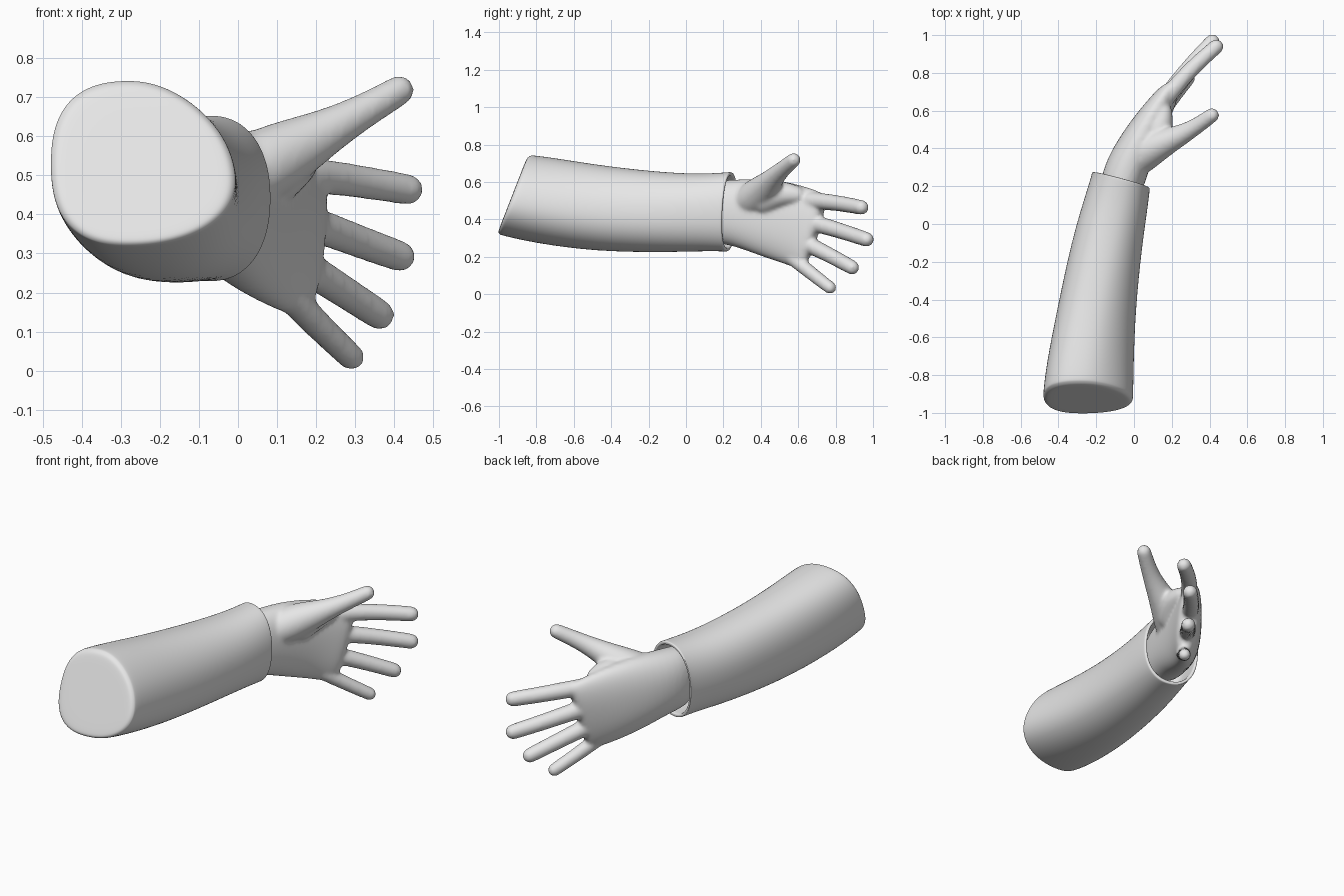
import bpy
import bmesh
from math import sin, cos, pi, copysign
from mathutils import Vector

cube = bpy.data.objects.get("Cube")
if cube:
    bpy.data.objects.remove(cube, do_unlink=True)

grey = bpy.data.materials.new("plain_grey")
grey.use_nodes = True
grey.diffuse_color = (0.8, 0.8, 0.8, 1)
grey.node_tree.nodes["Principled BSDF"].inputs["Base Color"].default_value = (0.8, 0.8, 0.8, 1)


def loft(bm, rings):
    """Skin a list of point rings and close both ends."""
    loops = [[bm.verts.new(p) for p in ring] for ring in rings]
    n = len(loops[0])
    for a, b in zip(loops, loops[1:]):
        for i in range(n):
            j = (i + 1) % n
            bm.faces.new((a[i], a[j], b[j], b[i]))
    bm.faces.new(loops[0][::-1])
    bm.faces.new(loops[-1])


def oval(centre, u, v, n=16, power=1.0):
    pts = []
    for i in range(n):
        c, s = cos(2 * pi * i / n), sin(2 * pi * i / n)
        c, s = copysign(abs(c) ** power, c), copysign(abs(s) ** power, s)
        pts.append(Vector(centre) + u * c + v * s)
    return pts


def tube(bm, path, radii):
    """Round limb along a path, with a domed tip."""
    pts = [Vector(p) for p in path]
    rings = []
    for i, (p, r) in enumerate(zip(pts, radii)):
        d = (pts[min(i + 1, len(pts) - 1)] - pts[max(i - 1, 0)]).normalized()
        u = d.cross(Vector((0, 0, 1))).normalized()
        v = u.cross(d)
        rings.append(oval(p, u * r, v * r))
    for a in (0.35, 0.7, 1.05, 1.35):
        rings.append(oval(p + d * r * sin(a), u * r * cos(a), v * r * cos(a)))
    loft(bm, rings)


def finish(bm, name):
    bmesh.ops.recalc_face_normals(bm, faces=bm.faces)
    for f in bm.faces:
        f.smooth = True
    mesh = bpy.data.meshes.new(name)
    bm.to_mesh(mesh)
    bm.free()
    mesh.materials.append(grey)
    obj = bpy.data.objects.new(name, mesh)
    bpy.context.collection.objects.link(obj)
    sub = obj.modifiers.new("Subdivide", "SUBSURF")
    sub.levels = sub.render_levels = 2
    return obj


# Sleeve: x, y, z, half width, half height, y lean across x, y lean up z, egg skew
def sleeve_ring(section, scale=1.0, push=0.0):
    x, y, z, w, h, lean_x, lean_z, skew = section
    u = Vector((w, lean_x * w, 0)) * scale
    v = Vector((0, lean_z * h, h)) * scale
    ring = oval((x, y + push, z), u, v, 32, 0.9)
    for p in ring:
        up = (p.z - z) / h
        # Slope the upper right shoulder and swing top and bottom to the left
        p.x -= skew * (max(p.x - x, 0) * up + 0.7 * w * up * up)
    return ring


sections = [
    (-0.245, -0.905, 0.53, 0.237, 0.215, 0, 0.39, 0.22),
    (-0.235, -0.75, 0.50, 0.230, 0.226, 0, 0.30, 0.18),
    (-0.200, -0.45, 0.455, 0.207, 0.228, 0, 0.15, 0.12),
    (-0.143, -0.10, 0.436, 0.186, 0.213, -0.10, 0.05, 0.05),
    (-0.097, 0.10, 0.437, 0.167, 0.207, -0.20, 0.03, 0),
    (-0.070, 0.22, 0.441, 0.154, 0.213, -0.27, 0.05, 0),
]
cuff, inside = sections[-1], sections[-2]
rings = [sleeve_ring(sections[0], s, p) for s, p in
         ((0.5, -0.024), (0.85, -0.024), (0.94, -0.021), (0.985, -0.008))]
rings += [sleeve_ring(s) for s in sections]
rings += [sleeve_ring(cuff, s, p) for s, p in
          ((1.0, 0.008), (0.985, 0.013), (0.92, 0.013), (0.9, 0.006))]
rings += [sleeve_ring(inside, 0.87), sleeve_ring(inside, 0.86, -0.06)]
bm = bmesh.new()
loft(bm, rings)
finish(bm, "sleeve")

# Palm: centre, half thickness, half width, lean of the knuckle line
bm = bmesh.new()
across = Vector((0.82, -0.57, 0))
palm = [
    ((-0.105, 0.08, 0.44), 0.11, 0.165, 0),
    ((-0.06, 0.24, 0.44), 0.125, 0.172, 0),
    ((0.01, 0.40, 0.415), 0.108, 0.208, 0.05),
    ((0.085, 0.54, 0.383), 0.085, 0.215, 0.15),
    ((0.150, 0.635, 0.350), 0.068, 0.21, 0.27),
    ((0.180, 0.675, 0.338), 0.057, 0.202, 0.3),
    ((0.200, 0.70, 0.335), 0.032, 0.18, 0.3),
]
loft(bm, [oval(c, across * t, Vector((lean * 0.3, lean, 1)) * w, 24, 0.9)
          for c, t, w, lean in palm])

# Fingers, from the index down to the little finger
fingers = [
    ((0.12, 0.60, 0.50), (0.20, 0.705, 0.50), (0.308, 0.828, 0.485), (0.434, 0.938, 0.464), 0.043),
    ((0.12, 0.60, 0.395), (0.20, 0.715, 0.373), (0.303, 0.845, 0.333), (0.414, 0.965, 0.293), 0.043),
    ((0.11, 0.57, 0.305), (0.185, 0.67, 0.258), (0.275, 0.785, 0.200), (0.362, 0.888, 0.143), 0.042),
    ((0.09, 0.51, 0.240), (0.155, 0.60, 0.168), (0.225, 0.690, 0.096), (0.290, 0.770, 0.035), 0.037),
]
for *path, r in fingers:
    tube(bm, path, (r * 1.12, r * 1.08, r, r * 0.96))

# Thumb with its fleshy base
tube(bm,
     [(-0.05, 0.28, 0.47), (0.02, 0.35, 0.50), (0.10, 0.405, 0.545),
      (0.19, 0.445, 0.592), (0.26, 0.476, 0.63),
      (0.335, 0.52, 0.672), (0.412, 0.575, 0.717)],
     (0.07, 0.10, 0.093, 0.07, 0.054, 0.044, 0.040))

# Web of skin between thumb and index finger
tube(bm, [(0.05, 0.38, 0.48), (0.11, 0.45, 0.525), (0.145, 0.53, 0.54), (0.155, 0.59, 0.53)],
     (0.09, 0.085, 0.068, 0.05))

# Blend palm, fingers and thumb into one skin
hand = finish(bm, "hand")
blend = hand.modifiers.new("Blend", "REMESH")
blend.mode = "VOXEL"
blend.voxel_size = 0.01
blend.use_smooth_shade = True
soften = hand.modifiers.new("Soften", "SMOOTH")
soften.factor = 0.5
soften.iterations = 10
